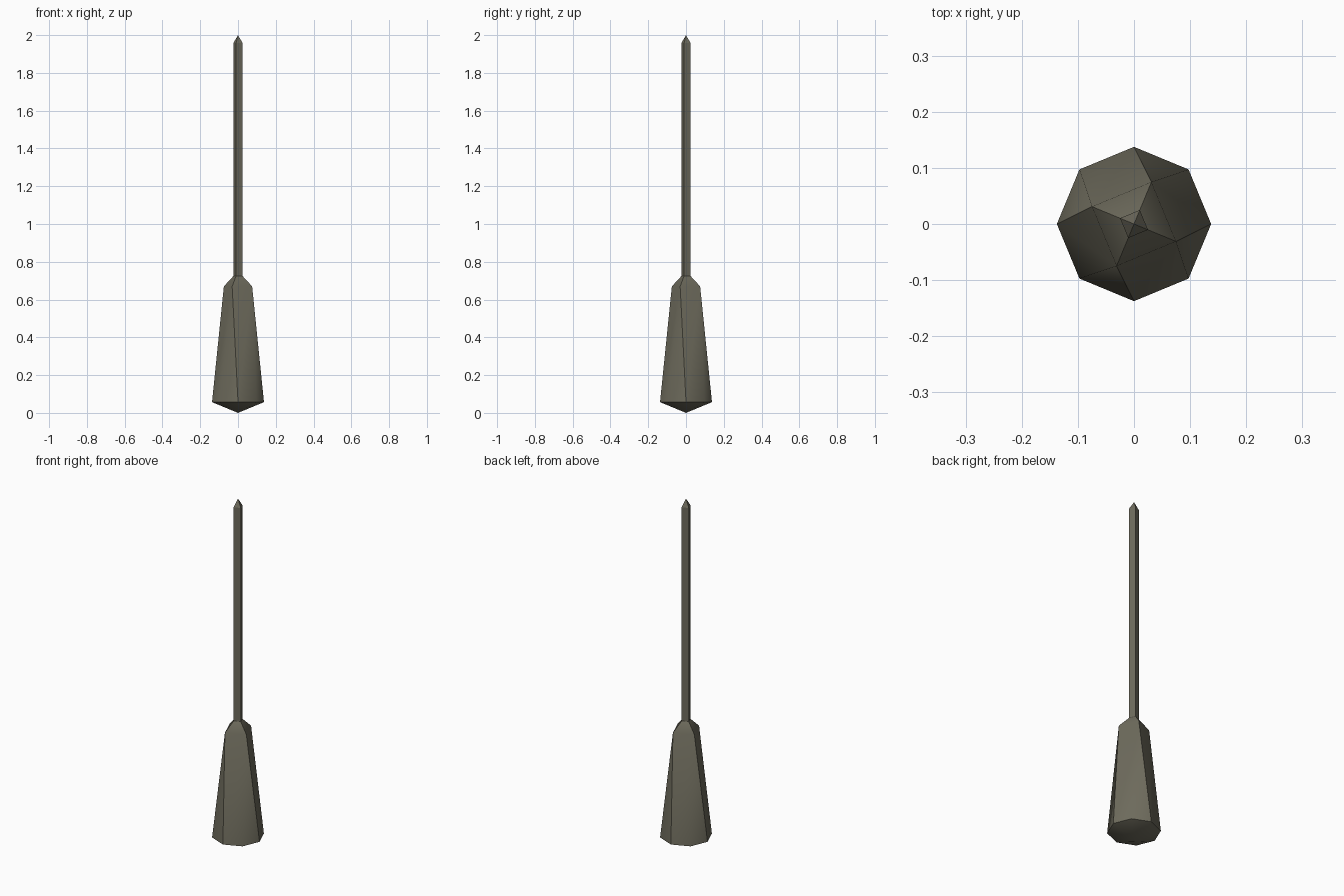
import bpy, bmesh, math

if "Cube" in bpy.data.objects:
    bpy.data.objects.remove(bpy.data.objects["Cube"])

metal = bpy.data.materials.new("dark olive metal")
metal.diffuse_color = (0.155, 0.147, 0.108, 1)
metal.use_nodes = True
metal.node_tree.nodes["Principled BSDF"].inputs["Base Color"].default_value = metal.diffuse_color


def ring(bm, n, radius, z, start):
    """Ring of n vertices, counter-clockwise from the start angle in degrees."""
    return [bm.verts.new((radius * math.cos(math.radians(start) + math.tau * i / n),
                          radius * math.sin(math.radians(start) + math.tau * i / n), z))
            for i in range(n)]


def bridge(bm, low, high):
    n = len(low)
    return [bm.faces.new((low[i], low[(i + 1) % n], high[(i + 1) % n], high[i]))
            for i in range(n)]


def finish(bm, name):
    bmesh.ops.recalc_face_normals(bm, faces=bm.faces[:])
    mesh = bpy.data.meshes.new(name)
    bm.to_mesh(mesh)
    bm.free()
    mesh.materials.append(metal)
    obj = bpy.data.objects.new(name, mesh)
    bpy.context.collection.objects.link(obj)
    return obj


# Tapered socket: octagonal foot blending into a square shoulder
bm = bmesh.new()
foot = ring(bm, 8, 0.1375, 0.057, 0)
shoulder = ring(bm, 4, 0.081, 0.67, -22.5)
neck = ring(bm, 4, 0.027, 0.724, -22.5)
point = bm.verts.new((0, 0, 0))
sharp = []
for i in range(4):
    a, b, c = foot[2 * i], foot[2 * i + 1], foot[(2 * i + 2) % 8]
    s, t = shoulder[i], shoulder[(i + 1) % 4]
    bm.faces.new((a, b, t, s))
    bm.faces.new((b, c, t))
    sharp += [(a, s), (s, neck[i])]
bridge(bm, shoulder, neck)
# Shallow pointed underside
for i in range(8):
    bm.faces.new((foot[(i + 1) % 8], foot[i], point))
    sharp.append((foot[i], foot[(i + 1) % 8]))
for f in bm.faces:
    f.smooth = True
for pair in sharp:
    bm.edges.get(pair).smooth = False
finish(bm, "tapered_socket")

# Square shaft with a short pyramid tip
bm = bmesh.new()
low = ring(bm, 4, 0.027, 0.724, -22.5)
high = ring(bm, 4, 0.027, 1.957, -22.5)
tip = bm.verts.new((0, 0, 2))
bridge(bm, low, high)
for i in range(4):
    bm.faces.new((high[i], high[(i + 1) % 4], tip))
finish(bm, "square_shaft")
